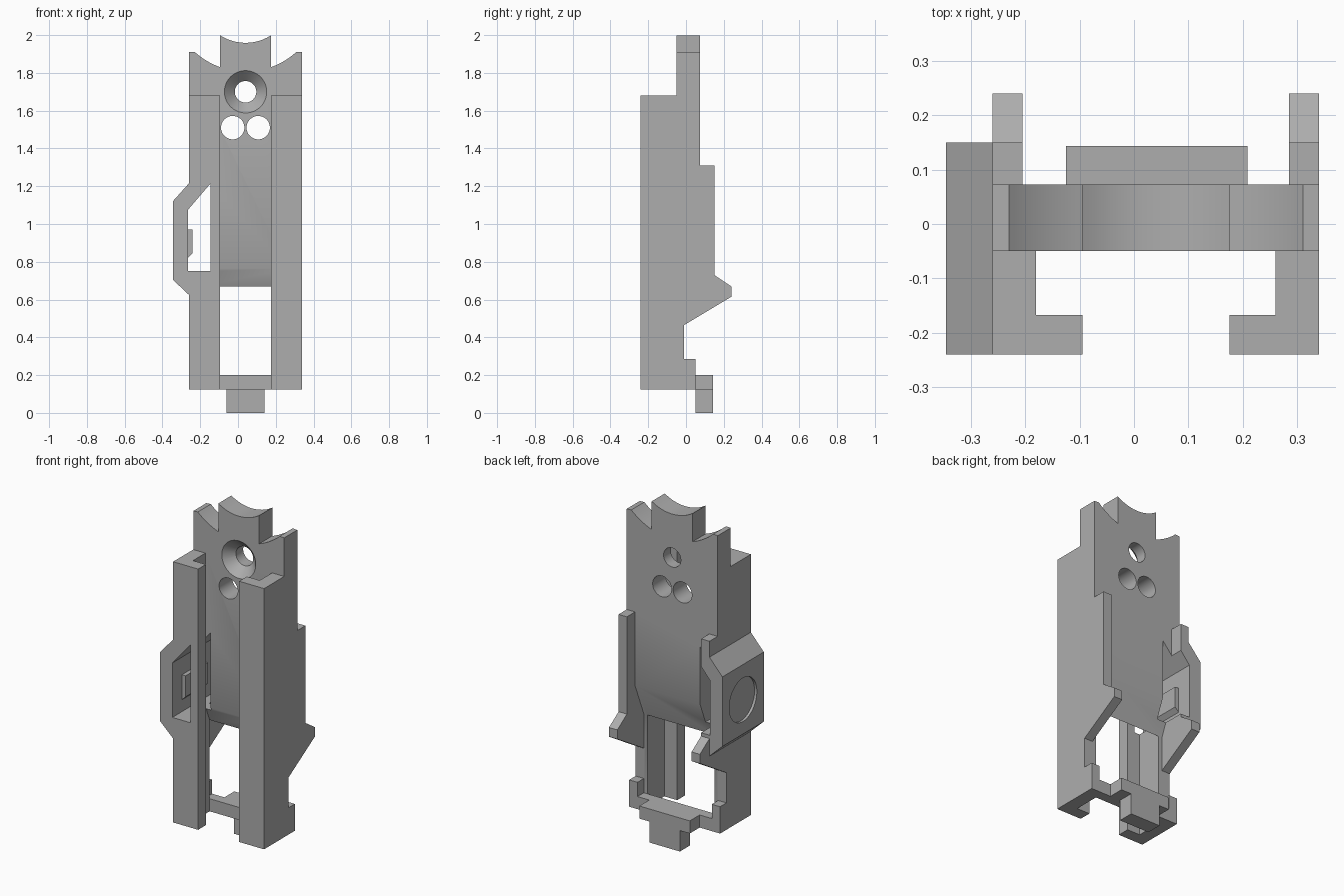
import bpy, math
from mathutils import Matrix, Vector

cube = bpy.data.objects.get("Cube")
if cube:
    bpy.data.objects.remove(cube)

grey = bpy.data.materials.new("plain_grey")
grey.use_nodes = True
colour = (0.42, 0.42, 0.42, 1)
grey.diffuse_color = colour
grey.node_tree.nodes["Principled BSDF"].inputs["Base Color"].default_value = colour

MID = 0.04                      # symmetry plane of the rails
LEFT, RIGHT = 0.34, -0.26       # outer faces of the rails
FRONT, BACK = -0.05, 0.073      # faces of the plate


def prism(name, outline, axis, lo, hi):
    """Extrude an outline along x (outline is y, z) or y (outline is x, z)."""
    def place(a, b, t):
        return (t, a, b) if axis == "x" else (a, t, b)
    n = len(outline)
    verts = [place(a, b, t) for t in (lo, hi) for a, b in outline]
    faces = [list(range(n)), list(range(2 * n - 1, n - 1, -1))]
    faces += [[i, i + n, (i + 1) % n + n, (i + 1) % n] for i in range(n)]
    mesh = bpy.data.meshes.new(name)
    mesh.from_pydata(verts, [], faces)
    # Turn the shell outward whichever way the outline runs
    area = sum(outline[i - 1][0] * outline[i][1] - outline[i][0] * outline[i - 1][1]
               for i in range(n))
    if (area > 0) == (axis == "x"):
        mesh.flip_normals()
    mesh.materials.append(grey)
    obj = bpy.data.objects.new(name, mesh)
    bpy.context.collection.objects.link(obj)
    return obj


def box(name, x, y, z):
    return prism(name, [(x[0], z[0]), (x[1], z[0]), (x[1], z[1]), (x[0], z[1])], "y", *y)


def drill(name, centre, r1, r2, depth, axis):
    turn = Vector((0, 0, 1)).rotation_difference(Vector(axis)).to_matrix().to_4x4()
    bpy.ops.mesh.primitive_cone_add(vertices=48, radius1=r1, radius2=r2, depth=depth)
    obj = bpy.context.object
    obj.name = name
    obj.data.transform(Matrix.Translation(centre) @ turn)
    obj.data.materials.append(grey)
    return obj


def combine(target, other, operation):
    mod = target.modifiers.new("combine", "BOOLEAN")
    mod.operation, mod.solver, mod.object = operation, "EXACT", other
    bpy.context.view_layer.objects.active = target
    bpy.ops.object.modifier_apply(modifier=mod.name)
    bpy.data.objects.remove(other)


def arc(radius, x0, x1, steps=12):
    """Points on the concave top curves, which share one centre."""
    xs = [x0 + (x1 - x0) * i / steps for i in range(steps + 1)]
    return [(x, 2.207 - math.sqrt(radius ** 2 - (x - MID) ** 2)) for x in xs]


# Back plate with a scooped tongue and shoulders
outline = [(RIGHT, 0.6), (LEFT, 0.6), (LEFT, 1.91)]
outline += arc(0.4, 0.31, 0.175) + arc(0.248, 0.175, -0.095) + arc(0.4, -0.095, -0.23)
outline += [(RIGHT, 1.91)]
body = prism("rail_body", outline, "y", -0.2, 0.2)
section = [(FRONT, 0.765), (-0.01, 0.67), (BACK, 0.87), (BACK, 2.1), (FRONT, 2.1)]
combine(body, prism("plate_section", section, "x", -0.5, 0.5), "INTERSECT")

# Side walls with rear hooks, their thicker front part and the front lips
wall = [(-0.24, 0.125), (0.05, 0.125), (0.05, 0.285), (-0.01, 0.285), (-0.01, 0.465),
        (0.24, 0.615), (0.24, 0.67), (0.15, 0.73), (0.15, 1.31), (BACK, 1.31),
        (BACK, 1.68), (-0.24, 1.68)]
for side in (1, -1):
    def span(inner, outer=0.3):
        return sorted((MID + side * inner, MID + side * outer))
    combine(body, prism("side_wall", wall, "x", *span(0.245)), "UNION")
    combine(body, box("wall_front", span(0.22), (-0.24, -0.01), (0.125, 1.68)), "UNION")
    combine(body, box("front_lip", span(0.135), (-0.24, -0.167), (0.125, 1.68)), "UNION")

# Bulged housing on the right wall, hollowed through from front to back
bulge = [(-0.25, 0.615), (-0.25, 1.226), (RIGHT, 1.215), (-0.345, 1.12),
         (-0.345, 0.705), (RIGHT, 0.625)]
combine(body, prism("housing", bulge, "y", -0.24, 0.15), "UNION")
hollow = [(-0.145, 0.75), (-0.145, 1.215), (-0.265, 1.075), (-0.265, 0.75)]
combine(body, prism("hollow", hollow, "y", -0.4, 0.4), "DIFFERENCE")

# Round recess on the outside of the housing, small catch on its inside
combine(body, drill("recess", (-0.345, -0.045, 0.91), 0.13, 0.13, 0.03, (1, 0, 0)), "DIFFERENCE")
catch = [(-0.27, 0.816), (-0.24, 0.845), (-0.24, 0.97), (-0.27, 0.97)]
combine(body, prism("inner_catch", catch, "y", -0.15, 0.06), "UNION")

# Countersunk hole and the pair of round holes
combine(body, drill("bore", (MID, 0, 1.7), 0.057, 0.057, 0.4, (0, 1, 0)), "DIFFERENCE")
combine(body, drill("countersink", (MID, -0.0275, 1.7), 0.122, 0.057, 0.065, (0, 1, 0)), "DIFFERENCE")
for x in (-0.028, 0.107):
    combine(body, drill("bore", (x, 0, 1.51), 0.062, 0.062, 0.4, (0, 1, 0)), "DIFFERENCE")

# Bottom bridge, rear bar and end tab
combine(body, box("bridge", (-0.23, 0.31), (-0.01, 0.05), (0.125, 0.2)), "UNION")
combine(body, box("rear_bar", (-0.125, 0.208), (0.03, 0.143), (0.125, 0.2)), "UNION")
combine(body, box("end_tab", (-0.06, 0.14), (0.05, 0.143), (0, 0.16)), "UNION")

bpy.ops.object.select_all(action="DESELECT")
body.select_set(True)
bpy.context.view_layer.objects.active = body
bpy.ops.object.shade_smooth_by_angle(angle=math.radians(25))
